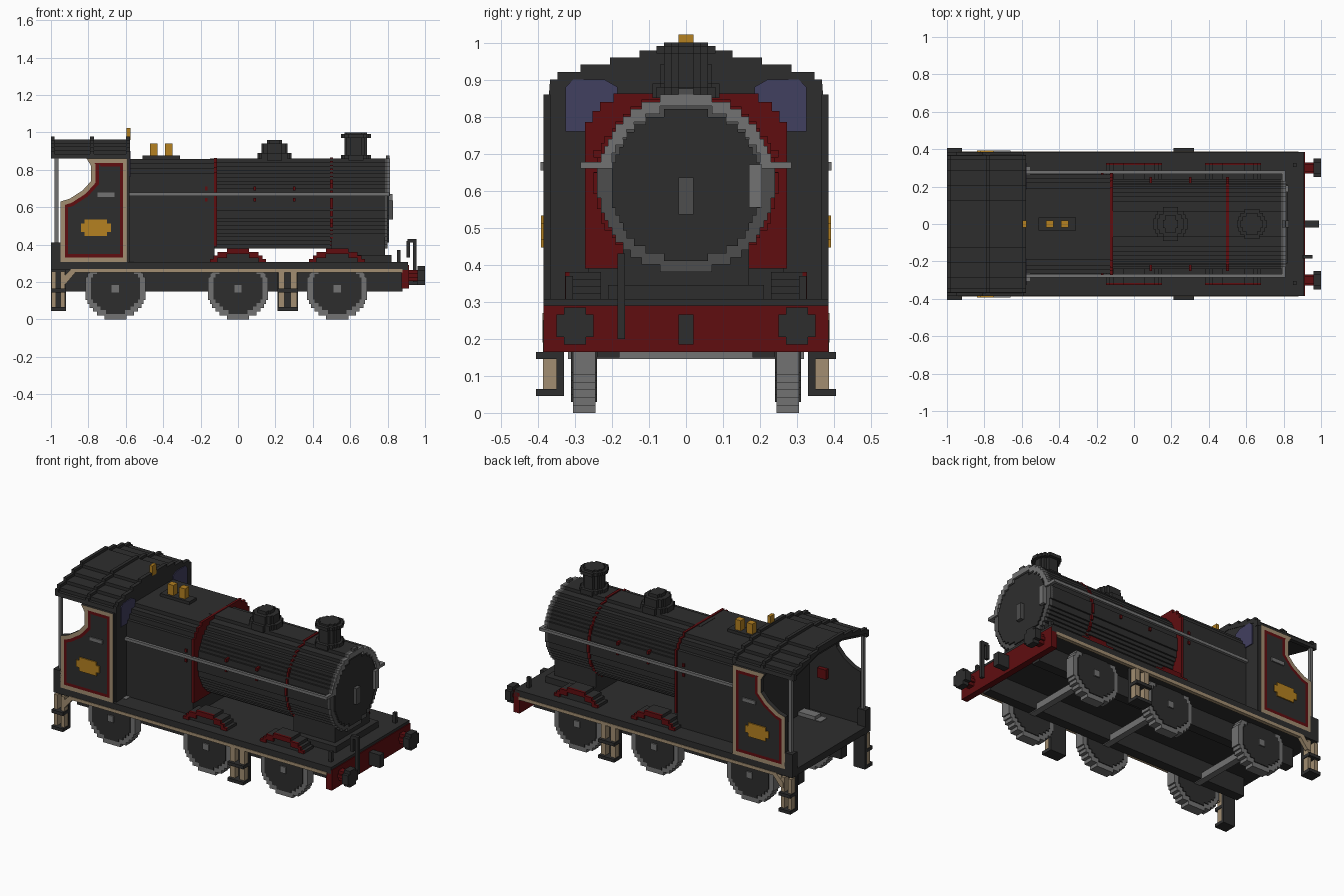
import bpy, bmesh, math

if "Cube" in bpy.data.objects:
    bpy.data.objects.remove(bpy.data.objects["Cube"])

STEP = 0.02  # block size of the stepped curves


def material(name, r, g, b):
    m = bpy.data.materials.new(name)
    m.use_nodes = True
    m.diffuse_color = (r, g, b, 1)
    m.node_tree.nodes["Principled BSDF"].inputs["Base Color"].default_value = (r, g, b, 1)
    return m


BLACK = material("soft black", 0.027, 0.027, 0.027)
RED = material("dark red", 0.115, 0.004, 0.005)
CREAM = material("cream lining", 0.36, 0.27, 0.165)
GOLD = material("brass", 0.46, 0.22, 0.015)
STEEL = material("light steel", 0.17, 0.17, 0.17)
IRON = material("iron grey", 0.075, 0.075, 0.075)
GLASS = material("blue glass", 0.053, 0.05, 0.115)


def prism(name, pts, axis, a, b, mat, lining=None):
    """Extrude an outline along an axis from a to b; b is the outer face."""
    def place(p, t):
        return {"x": (t, p[0], p[1]), "y": (p[0], t, p[1]), "z": (p[0], p[1], t)}[axis]
    bm = bmesh.new()
    near = [bm.verts.new(place(p, a)) for p in pts]
    far = [bm.verts.new(place(p, b)) for p in pts]
    bm.faces.new(near)
    outer = bm.faces.new(far)
    n = len(pts)
    for i in range(n):
        bm.faces.new((near[i], near[(i + 1) % n], far[(i + 1) % n], far[i]))
    bmesh.ops.recalc_face_normals(bm, faces=bm.faces[:])
    mats = [mat]
    # painted lining: nested inset bands on the outer face
    for width, band in lining or []:
        mats.append(band)
        ring = bmesh.ops.inset_region(bm, faces=[outer], thickness=width, use_even_offset=True)
        for f in ring["faces"]:
            f.material_index = len(mats) - 1
    me = bpy.data.meshes.new(name)
    bm.to_mesh(me)
    bm.free()
    for m in mats:
        me.materials.append(m)
    ob = bpy.data.objects.new(name, me)
    bpy.context.collection.objects.link(ob)
    return ob


def box(name, x0, x1, y0, y1, z0, z1, mat):
    return prism(name, [(x0, z0), (x1, z0), (x1, z1), (x0, z1)], "y", y0, y1, mat)


def stepped(r, lo=None, squash=1.0):
    """Blocky circle outline around the origin, optionally cut flat at height lo."""
    lo = -r if lo is None else lo
    rows = max(2, round((r - lo) / STEP))
    h = (r - lo) / rows
    side, last = [], None
    for i in range(rows):
        z = lo + i * h
        w = round(math.sqrt(max(0, r * r - (z + h / 2) ** 2)) / STEP * 2) * STEP / 2
        if w != last:
            if last is not None:
                side.append((last, z))
            side.append((w, z))
            last = w
    side.append((last, r))
    return [(x, z * squash) for x, z in side + [(-x, z) for x, z in reversed(side)]]


def shift(pts, dx, dz):
    return [(x + dx, z + dz) for x, z in pts]


def mirror_outline(half):
    return half + [(-y, z) for y, z in reversed(half)]


# Chassis
box("running_plate", -1, 0.91, -0.385, 0.385, 0.265, 0.307, BLACK)
box("buffer_beam", 0.875, 0.915, -0.385, 0.385, 0.165, 0.29, RED)
box("coupling", 0.91, 0.99, -0.02, 0.02, 0.185, 0.265, BLACK)
box("brake_pipe", 0.935, 0.955, -0.185, -0.165, 0.2, 0.43, BLACK)
box("brake_pipe_top", 0.905, 0.955, -0.185, -0.165, 0.41, 0.43, BLACK)
box("brake_pipe_end", 0.9, 0.92, -0.185, -0.165, 0.33, 0.42, BLACK)

WHEELS = (-0.655, 0.0, 0.53)
for x in WHEELS:
    box("axle", x - 0.02, x + 0.02, -0.25, 0.25, 0.145, 0.185, STEEL)

stripe = [(-0.94, 0.19), (-0.92, 0.19), (-0.87, 0.25), (0.88, 0.25),
          (0.88, 0.27), (-0.89, 0.27), (-0.94, 0.22)]

cab_side = [(-0.95, 0.307), (-0.95, 0.63), (-0.9, 0.645), (-0.83, 0.69), (-0.785, 0.74),
            (-0.785, 0.82), (-0.81, 0.86), (-0.59, 0.86), (-0.59, 0.307)]

for s in (-1, 1):
    box("frame_plate", -0.94, 0.88, s * 0.18, s * 0.24, 0.15, 0.28, BLACK)
    prism("cream_stripe", stripe, "y", s * 0.365, s * 0.388, CREAM)

    # Wheels and splashers
    for x in WHEELS:
        prism("wheel_rim", shift(stepped(0.165), x, 0.165), "y", s * 0.245, s * 0.305, STEEL)
        prism("wheel_disc", shift(stepped(0.135), x, 0.165), "y", s * 0.24, s * 0.31, BLACK)
        box("wheel_hub", x - 0.02, x + 0.02, s * 0.3, s * 0.318, 0.145, 0.185, STEEL)
    for x in WHEELS[1:]:
        prism("splasher", shift(stepped(0.215, 0.14), x, 0.165), "y", s * 0.23, s * 0.315, BLACK)
        prism("splasher_edge", shift(stepped(0.215, 0.14) + stepped(0.185, 0.14)[::-1], x, 0.165),
              "y", s * 0.312, s * 0.327, RED)

    # Footsteps
    for x, w in ((-0.96, 0.04), (0.265, 0.055)):
        box("step_back", x - w, x + w, s * 0.33, s * 0.35, 0.05, 0.27, BLACK)
        for e in (-1, 1):
            box("step_lining", x + e * w * 0.3, x + e * w * 0.9, s * 0.345, s * 0.386, 0.06, 0.255, CREAM)
        for z in (0.045, 0.145):
            box("step_tread", x - w, x + w, s * 0.33, s * 0.405, z, z + 0.02, BLACK)

    # Buffers and front irons
    prism("buffer_shank", shift(stepped(0.03), s * 0.3, 0.235), "x", 0.91, 0.965, RED)
    prism("buffer_head", shift(stepped(0.05), s * 0.3, 0.235), "x", 0.96, 1.0, BLACK)
    box("lamp_iron", 0.85, 0.87, s * 0.305, s * 0.325, 0.3, 0.37, BLACK)

    # Cab sides with lining, nameless oval plate, rail and post
    prism("cab_side", cab_side, "y", s * 0.355, s * 0.385, BLACK,
          [(0.024, CREAM), (0.018, RED)])
    prism("oval_plate", [(x * 2 - 0.76, z + 0.49) for x, z in stepped(0.043)],
          "y", s * 0.38, s * 0.392, GOLD)
    box("cab_rail", -0.75, -0.66, s * 0.38, s * 0.393, 0.655, 0.678, STEEL)
    box("cab_post", -0.98, -0.96, s * 0.345, s * 0.365, 0.4, 0.88, STEEL)
    box("cab_corner", -1, -0.945, s * 0.335, s * 0.385, 0.27, 0.41, BLACK)
    box("cab_red_box", -0.73, -0.67, s * 0.33, s * 0.356, 0.53, 0.59, RED)

    # Boiler handrails and hinge
    box("boiler_rail", -0.58, 0.8, s * 0.268, s * 0.285, 0.66, 0.678, STEEL)
    box("rail_end", 0.79, 0.81, s * 0.2, s * 0.285, 0.66, 0.678, STEEL)
    for x in (-0.17, 0.09, 0.3):
        for z in (0.63, 0.69):
            box("band_clip", x - 0.007, x + 0.007, s * 0.22, s * 0.25 if x > 0 else s * 0.272,
                z, z + 0.02, RED)

    # Front cab windows
    prism("cab_window", [(s * y, z) for y, z in
          ((0.325, 0.76), (0.325, 0.88), (0.305, 0.9), (0.22, 0.9), (0.185, 0.88),
           (0.185, 0.85), (0.245, 0.79), (0.265, 0.76))], "x", -0.606, -0.574, GLASS)

# Boiler, smokebox and firebox
boiler = stepped(0.24)
prism("boiler", shift(boiler, 0, 0.62), "x", -0.15, 0.5, BLACK)
prism("smokebox", shift(boiler, 0, 0.62), "x", 0.49, 0.785, BLACK)
prism("boiler_band", shift(stepped(0.246), 0, 0.62), "x", 0.493, 0.508, RED)
prism("smokebox_ring", shift(boiler, 0, 0.62), "x", 0.783, 0.8, IRON)
prism("smokebox_door", shift(stepped(0.205), 0, 0.615), "x", 0.79, 0.808, BLACK)
prism("front_rail_arch", shift(stepped(0.24, 0.04) + stepped(0.208, 0.04)[::-1], 0, 0.62),
      "x", 0.795, 0.812, STEEL)
box("door_handle", 0.8, 0.83, -0.02, 0.02, 0.535, 0.635, IRON)
box("door_hinge", 0.79, 0.825, 0.17, 0.205, 0.555, 0.67, STEEL)
box("top_lamp_iron", 0.79, 0.81, -0.02, 0.02, 0.85, 0.876, IRON)
box("saddle", 0.5, 0.785, -0.17, 0.17, 0.3, 0.46, BLACK)
box("saddle_foot", 0.5, 0.82, -0.21, 0.21, 0.3, 0.345, BLACK)

firebox = mirror_outline([(0.265, 0.3), (0.265, 0.78), (0.245, 0.78), (0.245, 0.81), (0.225, 0.81),
                          (0.225, 0.835), (0.19, 0.835), (0.19, 0.858)])
prism("firebox", firebox, "x", -0.6, -0.125, BLACK)
prism("firebox_band", [(y * 1.03, max(0.39, z + 0.005)) for y, z in firebox],
      "x", -0.127, -0.112, RED)

# Chimney, dome and valves: stacked blocky discs
for name, x, layers in (
        ("chimney", 0.63, ((0.08, 0.85, 0.88), (0.06, 0.87, 0.98), (0.08, 0.97, 0.99), (0.06, 0.98, 1.0))),
        ("dome", 0.195, ((0.09, 0.85, 0.89), (0.07, 0.88, 0.94), (0.045, 0.93, 0.96)))):
    for r, z0, z1 in layers:
        prism(name, shift(stepped(r), x, 0), "z", z0, z1, BLACK)
box("valve_base", -0.51, -0.31, -0.035, 0.035, 0.85, 0.876, BLACK)
for x in (-0.45, -0.37):
    box("safety_valve", x - 0.02, x + 0.02, -0.02, 0.02, 0.87, 0.94, GOLD)
box("whistle", -0.595, -0.575, -0.02, 0.02, 0.96, 1.022, GOLD)

# Cab front wall and stepped roof
roof_top = [(0.367, 0.9), (0.347, 0.9), (0.347, 0.92), (0.285, 0.92), (0.285, 0.94),
            (0.205, 0.94), (0.205, 0.96), (0.125, 0.96), (0.125, 0.978)]
prism("cab_front", mirror_outline([(0.367, 0.3)] + roof_top), "x", -0.6, -0.58, BLACK)
outer = mirror_outline([(0.37, 0.86)] + roof_top)
inner = mirror_outline([(0.345, 0.86), (0.345, 0.885), (0.28, 0.9), (0.2, 0.92), (0.12, 0.94)])
roof = outer + inner[::-1]
prism("cab_roof", [(y, z - (0.016 if z > 0.87 else 0)) for y, z in roof], "x", -0.99, -0.58, BLACK)
for x in (-1.0, -0.79, -0.597):
    prism("roof_rib", roof, "x", x, x + 0.02, BLACK)
